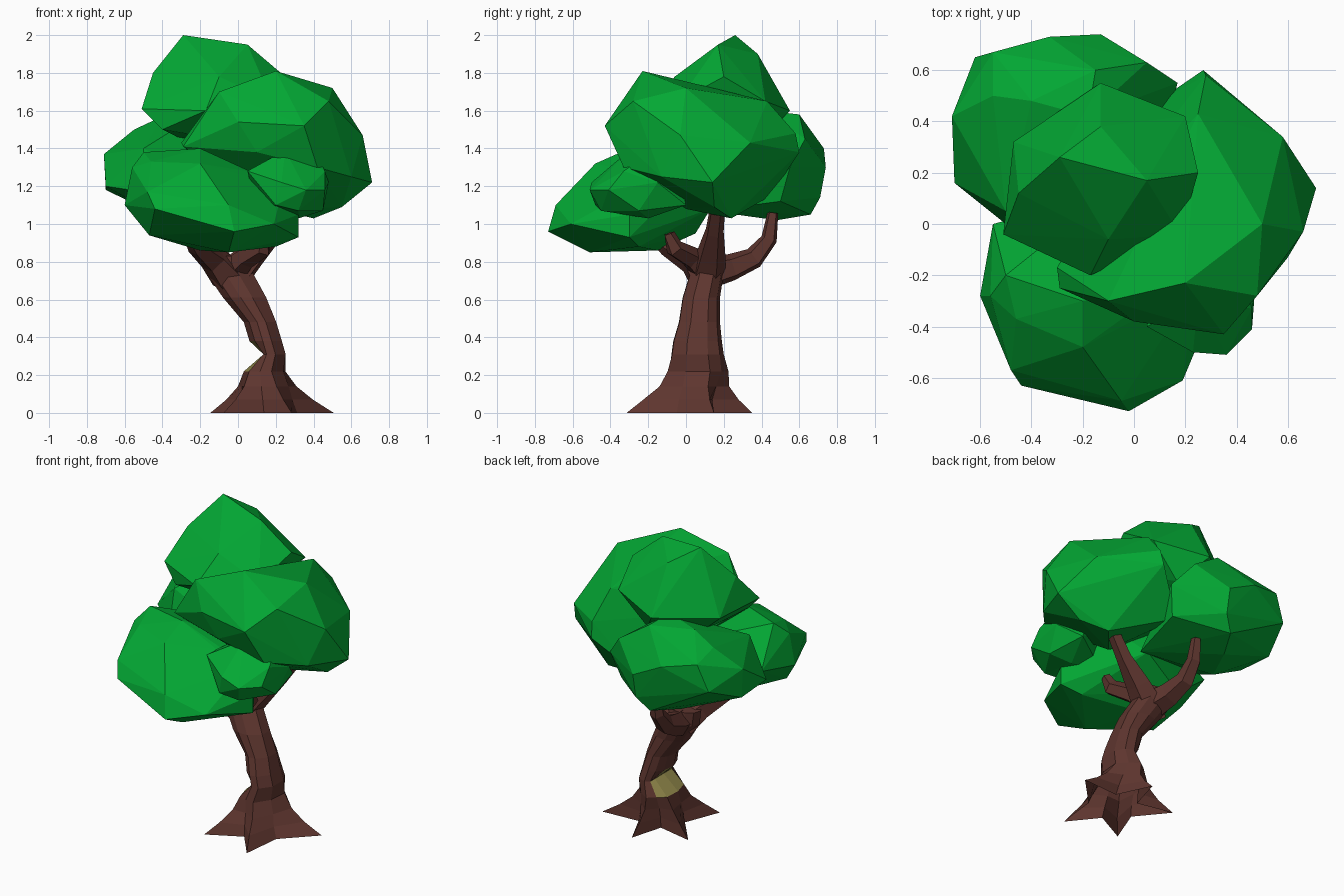
import bpy
import bmesh
from math import cos, sin, radians
from mathutils import Vector

default_cube = bpy.data.objects.get("Cube")
if default_cube:
    bpy.data.objects.remove(default_cube, do_unlink=True)


def make_material(name, color):
    material = bpy.data.materials.new(name)
    material.use_nodes = True
    material.diffuse_color = (*color, 1)
    shader = material.node_tree.nodes["Principled BSDF"]
    shader.inputs["Base Color"].default_value = (*color, 1)
    shader.inputs["Roughness"].default_value = 0.9
    return material


leaf_green = make_material("leaf green", (0.001, 0.39, 0.034))
bark_brown = make_material("bark brown", (0.112, 0.036, 0.028))
bare_wood = make_material("bare wood", (0.29, 0.25, 0.07))


def finish(bm, name, materials):
    """Turn a bmesh into a flat shaded object."""
    bmesh.ops.recalc_face_normals(bm, faces=bm.faces[:])
    mesh = bpy.data.meshes.new(name)
    bm.to_mesh(mesh)
    bm.free()
    for material in materials:
        mesh.materials.append(material)
    obj = bpy.data.objects.new(name, mesh)
    bpy.context.collection.objects.link(obj)
    return obj


def leaf_clump(name, corners):
    """Faceted foliage: the hull around a few corners in hundredths."""
    bm = bmesh.new()
    for corner in corners:
        bm.verts.new(Vector(corner) / 100)
    bmesh.ops.convex_hull(bm, input=bm.verts[:])
    loose = [v for v in bm.verts if not v.link_faces]
    bmesh.ops.delete(bm, geom=loose, context="VERTS")
    return finish(bm, name, [leaf_green])


def loft(rings):
    """Skin a list of rings, open at the start and capped at the end."""
    bm = bmesh.new()
    loops = [[bm.verts.new(point) for point in ring] for ring in rings]
    count = len(loops[0])
    for lower, upper in zip(loops, loops[1:]):
        for i in range(count):
            j = (i + 1) % count
            bm.faces.new((lower[i], lower[j], upper[j], upper[i]))
    bm.faces.new(loops[-1])
    return bm


def branch(name, path, radii, sides=5):
    """Tapered limb along a path."""
    points = [Vector(p) for p in path]
    rings = []
    for i, (point, radius) in enumerate(zip(points, radii)):
        along = points[min(i + 1, len(points) - 1)] - points[max(i - 1, 0)]
        turn = along.to_track_quat("Z", "Y")
        angles = [radians(360 * k / sides) for k in range(sides)]
        rings.append([point + turn @ Vector((cos(a), sin(a), 0)) * radius
                      for a in angles])
    return finish(loft(rings), name, [bark_brown])


# Trunk: height, centre x, centre y, half width, half depth, root stretch
trunk_rings = [
    (0.00, 0.17, 0.01, 0.157, 0.145, 2.35),
    (0.07, 0.16, 0.02, 0.14, 0.14, 1.85),
    (0.14, 0.15, 0.04, 0.13, 0.14, 1.35),
    (0.22, 0.14, 0.06, 0.11, 0.15, 1.10),
    (0.31, 0.17, 0.06, 0.09, 0.14, 1.00),
    (0.38, 0.15, 0.06, 0.09, 0.13, 1.00),
    (0.48, 0.12, 0.07, 0.09, 0.11, 1.00),
    (0.61, 0.04, 0.08, 0.12, 0.10, 1.00),
    (0.74, -0.04, 0.11, 0.13, 0.09, 1.00),
    (0.83, -0.06, 0.11, 0.12, 0.08, 1.00),
]
# Directions of the five roots, alternating with the valleys between them
directions = [24, 58, 93, 121, 149, 188, 228, 258, 288, 336]
rings = []
for z, cx, cy, half_x, half_y, stretch in trunk_rings:
    ring = []
    for k, direction in enumerate(directions):
        angle = radians(direction)
        reach = stretch if k % 2 == 0 else 1
        ring.append(Vector((cx + half_x * reach * cos(angle),
                            cy + half_y * reach * sin(angle), z)))
    rings.append(ring)

# Hollow: push the bark inwards on the right side
for point in rings[4]:
    if point.x < 0.13:
        point.x = 0.135
trunk_mesh = loft(rings)

# Bare wood in the hollow, narrower towards its top
for face in trunk_mesh.faces:
    middle = face.calc_center_median()
    if 0.24 < middle.z < 0.36 and middle.x < 0.13:
        back_limit = 0.18 if middle.z < 0.31 else 0.11
        if -0.05 < middle.y < back_limit:
            face.material_index = 1
finish(trunk_mesh, "trunk", [bark_brown, bare_wood])

# Limbs reaching into the foliage
branch("left_branch", [(-0.03, 0.11, 0.72), (0.07, 0.13, 0.83),
                       (0.2, 0.15, 0.96), (0.32, 0.17, 1.12)],
       [0.1, 0.08, 0.05, 0.04])
branch("back_branch", [(-0.05, 0.12, 0.74), (-0.08, 0.24, 0.77),
                       (-0.1, 0.36, 0.82), (-0.1, 0.44, 0.92),
                       (-0.1, 0.46, 1.06)],
       [0.09, 0.075, 0.06, 0.045, 0.03])
branch("front_branch", [(-0.02, 0.1, 0.76), (0.04, 0.03, 0.82),
                        (0.13, -0.06, 0.87), (0.14, -0.09, 0.95)],
       [0.08, 0.06, 0.05, 0.03])
branch("right_branch", [(-0.05, 0.1, 0.72), (-0.13, 0.03, 0.81),
                        (-0.22, -0.1, 0.88), (-0.26, -0.18, 0.94)],
       [0.1, 0.075, 0.05, 0.03])

# Foliage clumps
leaf_clump("top_foliage", [
    (-51, -4, 161), (-47, 32, 160), (-45, 12, 180), (-29, 26, 200),
    (5, 17, 195), (-13, 38, 190), (-13, 55, 160), (20, 42, 165),
    (25, 20, 178), (18, -4, 165), (-17, -20, 160), (-10, -6, 178),
    (-40, -8, 150), (-10, 0, 145), (0, 40, 145), (-30, 30, 145)])
leaf_clump("left_foliage", [
    (20, -23, 181), (-10, -30, 170), (-15, -30, 155), (0, -38, 154),
    (35, -43, 152), (48, -28, 165), (50, 0, 172), (58, 34, 143),
    (66, -3, 147), (71, 14, 122), (27, 60, 138), (28, 58, 148),
    (25, 43, 165), (-30, -17, 143), (-29, -25, 141), (55, 15, 109),
    (40, 24, 103), (20, 0, 108), (10, -35, 138), (42, -33, 130),
    (5, 45, 115), (60, -13, 125)])
leaf_clump("back_foliage", [
    (-71, 42, 137), (-70, 42, 118), (-70, 16, 120), (-62, 65, 128),
    (-55, 67, 145), (-55, 50, 150), (-40, 48, 157), (-33, 73, 140),
    (-13, 74, 130), (-13, 71, 114), (-15, 60, 158), (-18, 42, 160),
    (5, 63, 145), (17, 55, 130), (-50, 0, 117), (-50, 5, 140),
    (-20, 66, 105), (-30, 48, 102), (-45, 20, 106), (5, 12, 107),
    (12, 50, 112)])
leaf_clump("front_foliage", [
    (-55, 0, 115), (-60, -28, 110), (-56, -28, 130), (-48, -57, 117),
    (-44, -63, 108), (-47, -38, 94), (-2, -73, 96), (-5, -69, 110),
    (19, -61, 100), (32, -30, 105), (32, -30, 93), (20, -25, 88),
    (-5, -51, 85), (-20, -15, 86), (-50, -20, 138), (-46, -37, 133),
    (-20, -30, 140), (5, -30, 128), (24, -25, 120), (15, 0, 123),
    (0, 13, 108), (-10, 12, 128), (-30, 5, 95), (-20, -48, 132)])
leaf_clump("small_foliage", [
    (25, -30, 139), (42, -20, 137), (46, -33, 128), (48, -15, 122),
    (46, -41, 118), (36, -51, 118), (23, -50, 122), (5, -40, 128),
    (32, -45, 107), (45, -25, 107), (32, -20, 103), (10, -10, 130),
    (40, 0, 110), (20, -48, 110), (10, -20, 108), (30, -5, 135)])
